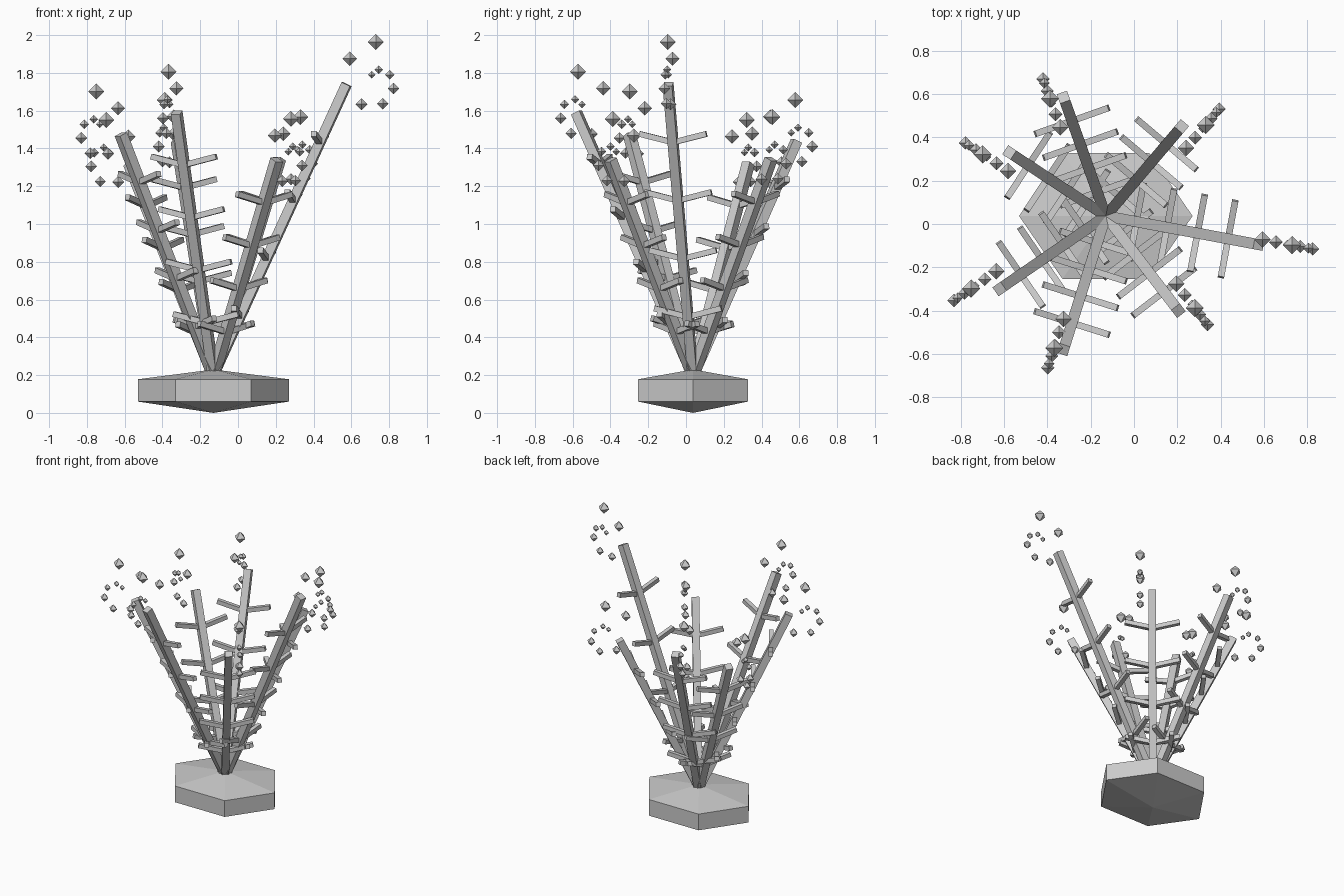
import bpy
import bmesh
import math
from mathutils import Matrix, Vector

old = bpy.data.objects.get("Cube")
if old:
    bpy.data.objects.remove(old, do_unlink=True)

# Single stone colour
grey = bpy.data.materials.new("stone_grey")
grey.use_nodes = True
colour = (0.6, 0.6, 0.6, 1)
grey.diffuse_color = colour
grey.node_tree.nodes["Principled BSDF"].inputs["Base Color"].default_value = colour

ROOT = Vector((-0.13, 0.037, 0.2))
UP = Vector((0, 0, 1))


def finish(bm, name):
    bmesh.ops.recalc_face_normals(bm, faces=bm.faces)
    mesh = bpy.data.meshes.new(name)
    bm.to_mesh(mesh)
    bm.free()
    mesh.materials.append(grey)
    obj = bpy.data.objects.new(name, mesh)
    bpy.context.collection.objects.link(obj)
    return obj


def add_bar(bm, start, end, width, side):
    """Square bar from start to end, one cross axis close to side."""
    along = end - start
    x = along.normalized()
    z = x.cross(side).normalized()
    y = z.cross(x)
    frame = Matrix((x * along.length, y * width, z * width)).transposed().to_4x4()
    frame.translation = (start + end) / 2
    bmesh.ops.create_cube(bm, size=1, matrix=frame)


def add_octahedron(bm, centre, radius):
    points = [bm.verts.new(centre + UP * radius * s) for s in (1, -1)]
    ring = [bm.verts.new(centre + Vector((math.cos(a), math.sin(a), 0)) * radius)
            for a in (i * math.pi / 2 for i in range(4))]
    for point in points:
        for i in range(4):
            bm.faces.new((point, ring[i], ring[(i + 1) % 4]))


# Hexagonal base with shallow pointed top and bottom
bm = bmesh.new()
rings = []
for z in (0.06, 0.178):
    rings.append([bm.verts.new((ROOT.x + 0.4 * math.cos(i * math.pi / 3),
                                ROOT.y + 0.335 * math.sin(i * math.pi / 3), z))
                  for i in range(6)])
foot = bm.verts.new((ROOT.x, ROOT.y, 0))
peak = bm.verts.new((ROOT.x, ROOT.y, 0.23))
low, high = rings
for i in range(6):
    j = (i + 1) % 6
    bm.faces.new((low[i], low[j], high[j], high[i]))
    bm.faces.new((foot, low[j], low[i]))
    bm.faces.new((peak, high[i], high[j]))
finish(bm, "base")

# Crystal cluster: outward offset, height offset, radius
CLUSTER = [(-0.156, 0.058, 0.038), (-0.016, 0.146, 0.042), (0, 0, 0.022),
           (0.06, -0.027, 0.025), (-0.038, -0.027, 0.02), (0.08, -0.1, 0.031),
           (0.022, -0.18, 0.03), (-0.092, -0.183, 0.032)]

# Each branch: stem tip, cluster centre
BRANCHES = {
    "right_outer": ((0.575, -0.095, 1.74), (0.745, -0.1, 1.817)),
    "back_right": ((0.22, 0.45, 1.345), (0.341, 0.469, 1.42)),
    "back_left": ((-0.325, 0.585, 1.44), (-0.393, 0.593, 1.51)),
    "left_back": ((-0.575, 0.33, 1.32), (-0.711, 0.33, 1.405)),
    "left_front": ((-0.62, -0.3, 1.475), (-0.764, -0.307, 1.555)),
    "front_left": ((-0.325, -0.58, 1.59), (-0.373, -0.587, 1.66)),
    "front_right": ((0.205, -0.4, 1.34), (0.29, -0.4, 1.41)),
}

for name, (tip, cluster) in BRANCHES.items():
    tip, cluster = Vector(tip), Vector(cluster)
    out = tip - ROOT
    out.z = 0
    out.normalize()
    side = UP.cross(out)

    # Leaning stem
    bm = bmesh.new()
    add_bar(bm, ROOT, tip, 0.05, side)
    finish(bm, name + "_stem")

    # Paired twigs rising slightly to each side
    bm = bmesh.new()
    for level in range(1, 5):
        node = ROOT.lerp(tip, level / 5)
        for s in (1, -1):
            add_bar(bm, node, node + side * 0.18 * s + UP * 0.045, 0.03, out)
    finish(bm, name + "_twigs")

    # Floating crystals in the stem's upright plane
    bm = bmesh.new()
    for u, h, radius in CLUSTER:
        add_octahedron(bm, cluster + out * u + UP * h, radius)
    finish(bm, name + "_crystals")
